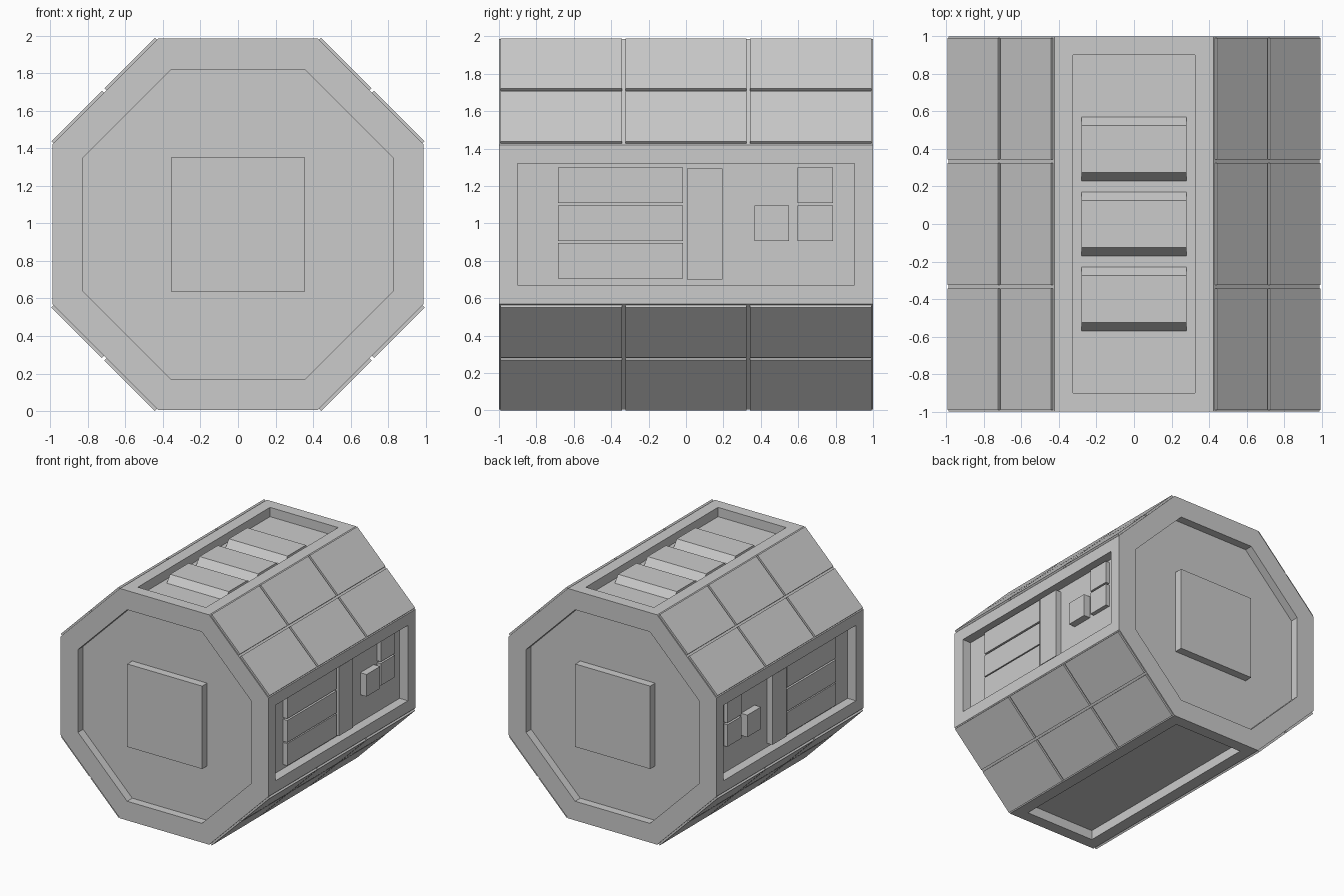
import bpy, bmesh, math
from mathutils import Matrix, Vector

if "Cube" in bpy.data.objects:
    bpy.data.objects.remove(bpy.data.objects["Cube"])

CZ = 0.995                  # height of the long axis
A, H = 0.99, 0.425          # face distance and half width of the octagon
D = 0.08                    # recess depth


def finish(bm, name):
    bmesh.ops.recalc_face_normals(bm, faces=bm.faces[:])
    me = bpy.data.meshes.new(name)
    bm.to_mesh(me)
    bm.free()
    ob = bpy.data.objects.new(name, me)
    bpy.context.collection.objects.link(ob)
    return ob


def prism(bm, profile, offset):
    base = bm.faces.new([bm.verts.new(p) for p in profile])
    ext = bmesh.ops.extrude_face_region(bm, geom=[base])
    verts = [v for v in ext["geom"] if isinstance(v, bmesh.types.BMVert)]
    bmesh.ops.translate(bm, verts=verts, vec=offset)


def box(name, lo, hi, rot=None):
    lo, hi = Vector(lo), Vector(hi)
    bm = bmesh.new()
    size = hi - lo
    m = Matrix.Translation((lo + hi) / 2) @ Matrix.Diagonal((*size, 1))
    if rot:
        m = rot @ m
    bmesh.ops.create_cube(bm, size=1, matrix=m)
    return finish(bm, name)


# Octagonal hull with recessed ends, sides, top and underside
bm = bmesh.new()
octagon = [(H, A), (A, H), (A, -H), (H, -A), (-H, -A), (-A, -H), (-A, H), (-H, A)]
prism(bm, [(x, -1, CZ + z) for x, z in octagon], (0, 2, 0))
bmesh.ops.recalc_face_normals(bm, faces=bm.faces[:])
bm.normal_update()
flat = [f for f in bm.faces if max(abs(c) for c in f.normal) > 0.9]
for f in flat:
    end = abs(f.normal.y) > 0.9
    bmesh.ops.inset_individual(bm, faces=[f], thickness=0.165 if end else 0.1,
                               use_even_offset=True)
    n = f.normal.copy()
    new = bmesh.ops.extrude_discrete_faces(bm, faces=[f])["faces"][0]
    bmesh.ops.translate(bm, verts=new.verts[:], vec=-n * (0.07 if end else D))
finish(bm, "hull")

# Raised square plates in both ends
for s, label in ((-1, "front"), (1, "back")):
    y0, y1 = sorted((s * 0.92, s * 0.998))
    box(label + "_plate", (-0.357, y0, CZ - 0.357), (0.357, y1, CZ + 0.357))

# Thin cladding panels on the four diagonal faces, three by two each
for k in range(4):
    rot = Matrix.Translation((0, 0, CZ)) @ Matrix.Rotation(math.radians(45 + 90 * k), 4, "Y")
    for y in (-0.6665, 0, 0.6665):
        for s in (-1, 1):
            z0, z1 = sorted((s * 0.009, s * 0.39))
            box("cladding_panel", (0.995, y - 0.324, z0), (1.017, y + 0.324, z1), rot)

# Equipment blocks in the side recesses: y range, z range, projection
blocks = [("long_drawer", -0.685, -0.015, z, z + 0.19, 0.04) for z in (0.705, 0.905, 1.11)]
blocks += [("column", 0.005, 0.195, 0.70, 1.295, 0.05),
           ("control_box", 0.365, 0.55, 0.905, 1.095, 0.06),
           ("small_panel", 0.595, 0.785, 0.905, 1.095, 0.035),
           ("small_panel", 0.595, 0.785, 1.11, 1.30, 0.035)]
for s in (-1, 1):
    for name, y0, y1, z0, z1, out in blocks:
        x0, x1 = sorted((s * (A - D - 0.005), s * (A - D + out)))
        box(name, (x0, y0, z0), (x1, y1, z1))

# Sloped vent blocks in the top recess
floor = CZ + A - D
for y in (-0.4, 0, 0.4):
    bm = bmesh.new()
    prism(bm, [(-0.28, y + dy, floor + dz) for dy, dz in
               ((-0.172, -0.003), (0.172, -0.003), (0.125, 0.06), (-0.125, 0.06))],
          (0.56, 0, 0))
    finish(bm, "roof_vent")
